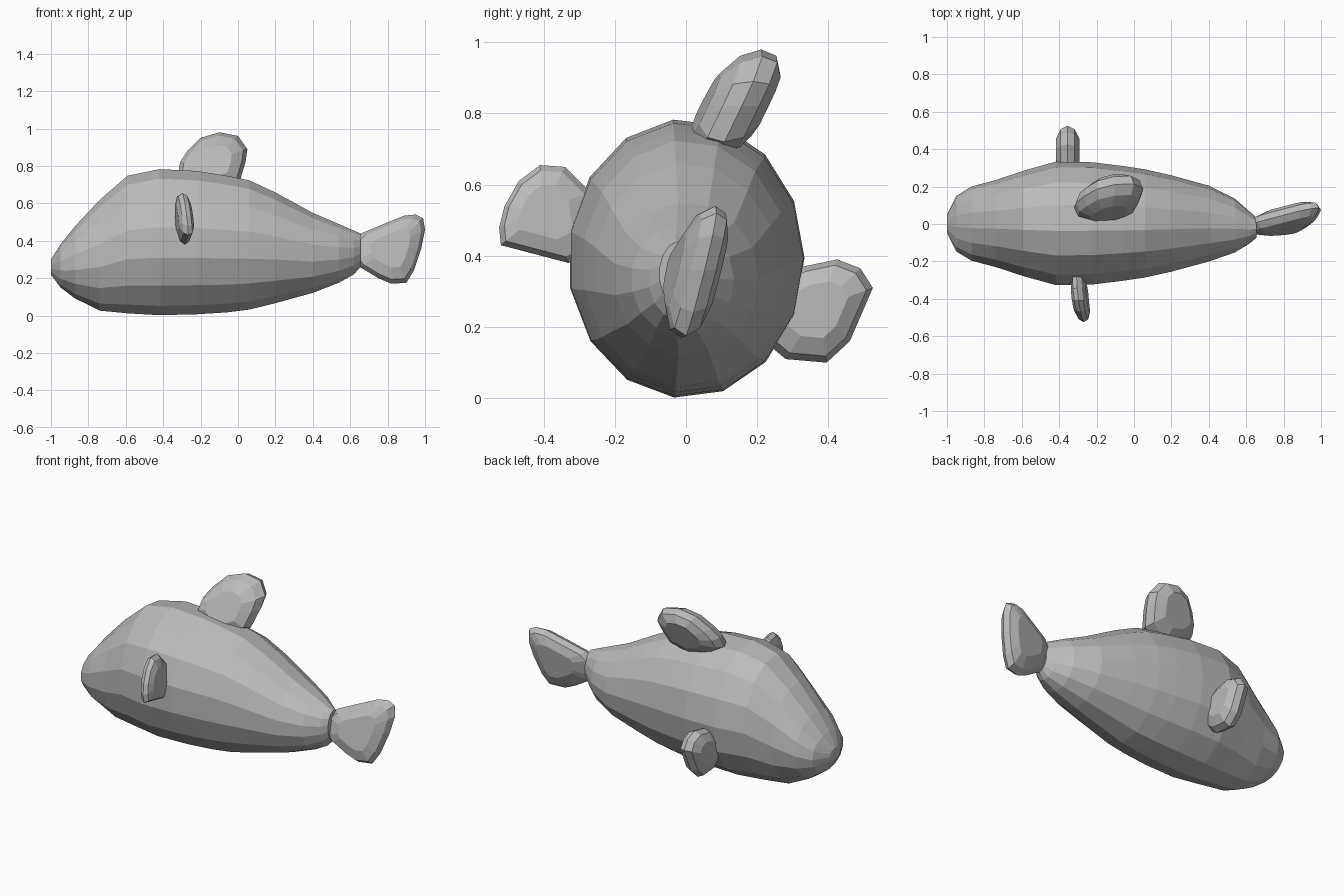
import bpy, bmesh
from math import cos, sin, pi

cube = bpy.data.objects.get("Cube")
if cube:
    bpy.data.objects.remove(cube)

GREY = (0.5, 0.5, 0.5, 1)
grey = bpy.data.materials.new("plain_grey")
grey.use_nodes = True
grey.diffuse_color = GREY
grey.node_tree.nodes["Principled BSDF"].inputs["Base Color"].default_value = GREY


def skin(name, rings):
    """Join rings of equal length into one closed, flat-shaded shell."""
    bm = bmesh.new()
    loops = [[bm.verts.new(p) for p in ring] for ring in rings]
    n = len(loops[0])
    for a, b in zip(loops, loops[1:]):
        for i in range(n):
            j = (i + 1) % n
            bm.faces.new((a[i], a[j], b[j], b[i]))
    bm.faces.new(loops[0])
    bm.faces.new(loops[-1])
    bmesh.ops.recalc_face_normals(bm, faces=bm.faces)
    mesh = bpy.data.meshes.new(name)
    bm.to_mesh(mesh)
    bm.free()
    mesh.materials.append(grey)
    obj = bpy.data.objects.new(name, mesh)
    bpy.context.collection.objects.link(obj)
    return obj


def fin(name, outline, thick_axis, half, offset, lean_p, lean_z):
    """Rounded slab: outline (p, z), thickness along x or y, leaning with p and z."""
    cp = sum(p for p, z in outline) / len(outline)
    cz = sum(z for p, z in outline) / len(outline)
    rings = []
    for level, size in ((-1, 0.55), (-0.6, 0.88), (0, 1), (0.6, 0.88), (1, 0.55)):
        ring = []
        for p, z in outline:
            p, z = cp + (p - cp) * size, cz + (z - cz) * size
            t = offset + lean_p * (p - cp) + lean_z * (z - cz) + level * half
            ring.append((t, p, z) if thick_axis == "x" else (p, t, z))
        rings.append(ring)
    return skin(name, rings)


# Body: sections of x, top, bottom, half width, sideways shift
SECTIONS = [
    (-1.0, 0.30, 0.22, 0.05, 0), (-0.95, 0.38, 0.15, 0.15, 0),
    (-0.87, 0.48, 0.09, 0.20, 0), (-0.74, 0.62, 0.025, 0.235, 0),
    (-0.59, 0.75, 0.01, 0.285, 0), (-0.42, 0.785, 0, 0.333, 0),
    (-0.22, 0.775, 0.005, 0.33, 0), (-0.06, 0.75, 0.015, 0.31, 0),
    (0.06, 0.725, 0.03, 0.292, 0), (0.20, 0.66, 0.065, 0.26, 0),
    (0.40, 0.55, 0.12, 0.205, 0), (0.54, 0.49, 0.175, 0.145, -0.01),
    (0.62, 0.455, 0.22, 0.085, -0.02), (0.655, 0.44, 0.26, 0.055, -0.02),
]
SIDES = 15
rings = []
for x, top, low, wide, shift in SECTIONS:
    rings.append([(x, shift + wide * sin(2 * pi * i / SIDES - 0.1),
                   (top + low) / 2 - (top - low) / 2 * cos(2 * pi * i / SIDES - 0.1))
                  for i in range(SIDES)])
skin("body", rings)

# Back fin, leaning to the left
fin("back_fin", [(-0.32, 0.76), (-0.31, 0.82), (-0.27, 0.88), (-0.20, 0.95),
                 (-0.10, 0.98), (0, 0.96), (0.05, 0.89), (0.04, 0.82),
                 (0.01, 0.72), (-0.12, 0.66), (-0.25, 0.69)],
    "y", 0.085, 0.14, 0.12, 0.45)

# Side fins, each set at its own height
fin("left_fin", [(0.22, 0.16), (0.28, 0.11), (0.395, 0.10), (0.46, 0.16),
                 (0.525, 0.31), (0.49, 0.365), (0.425, 0.39), (0.33, 0.37),
                 (0.23, 0.32)],
    "x", 0.063, -0.355, 0, 0)
fin("right_fin", [(-0.25, 0.42), (-0.33, 0.38), (-0.52, 0.43), (-0.525, 0.48),
                  (-0.51, 0.54), (-0.47, 0.61), (-0.41, 0.655), (-0.34, 0.65),
                  (-0.27, 0.58)],
    "x", 0.04, -0.287, -0.12, -0.08)

# Tail fin, flaring out from the narrow end of the body
fin("tail_fin", [(0.62, 0.30), (0.65, 0.26), (0.75, 0.20), (0.82, 0.17),
                 (0.90, 0.175), (0.94, 0.24), (0.98, 0.36), (1.0, 0.46),
                 (0.99, 0.52), (0.95, 0.54), (0.89, 0.535), (0.78, 0.49),
                 (0.66, 0.44), (0.62, 0.40)],
    "y", 0.06, 0.025, 0.18, 0.2)
